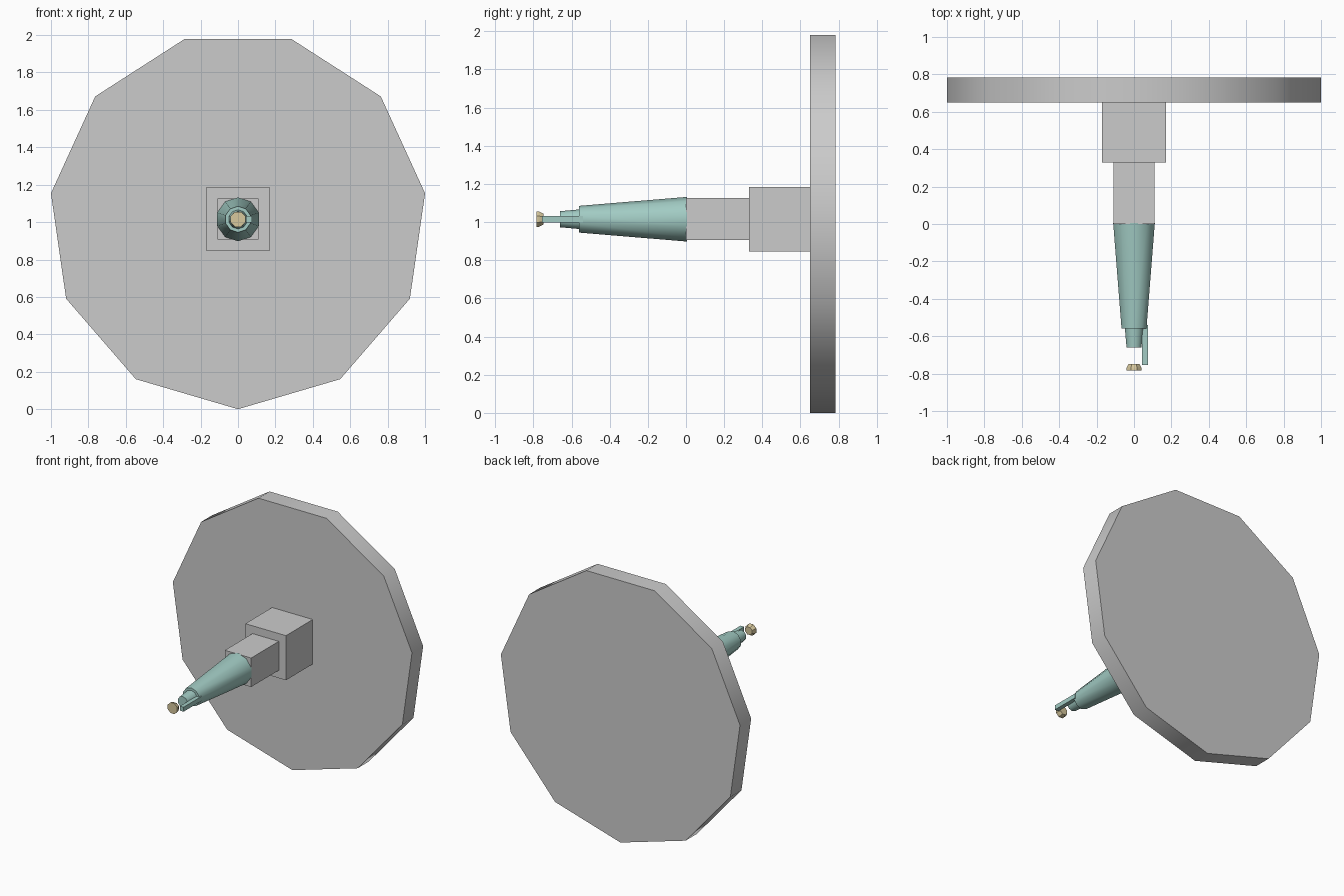
import bpy, math
from math import pi, sin, cos, radians

if "Cube" in bpy.data.objects:
    bpy.data.objects.remove(bpy.data.objects["Cube"])

ZC = 1.015  # height of the long axis


def material(name, rgb):
    m = bpy.data.materials.new(name)
    m.diffuse_color = (*rgb, 1)
    m.use_nodes = True
    m.node_tree.nodes["Principled BSDF"].inputs["Base Color"].default_value = m.diffuse_color
    return m


teal = material("teal", (0.36, 0.60, 0.55))
tan = material("tan", (0.68, 0.58, 0.34))


def frustum(name, sides, profile, zc=ZC, start=-pi / 2, mat=None, angle=42):
    """Solid of stacked polygon rings along y; profile = [(y, radius), ...] from back to front."""
    verts, faces = [], []
    for y, r in profile:
        for i in range(sides):
            a = start + 2 * pi * i / sides
            verts.append((r * cos(a), y, zc + r * sin(a)))
    for k in range(len(profile) - 1):
        for i in range(sides):
            j = (i + 1) % sides
            b, t = k * sides, (k + 1) * sides
            faces.append((b + i, b + j, t + j, t + i))
    last = (len(profile) - 1) * sides
    faces.append(tuple(range(sides))[::-1])
    faces.append(tuple(last + i for i in range(sides)))
    me = bpy.data.meshes.new(name)
    me.from_pydata(verts, [], faces)
    ob = bpy.data.objects.new(name, me)
    bpy.context.collection.objects.link(ob)
    if mat:
        me.materials.append(mat)
    bpy.ops.object.select_all(action='DESELECT')
    ob.select_set(True)
    bpy.context.view_layer.objects.active = ob
    bpy.ops.object.shade_smooth_by_angle(angle=radians(angle))
    return ob


def box(name, x0, x1, y0, y1, z0, z1, mat=None):
    bpy.ops.mesh.primitive_cube_add(size=1, location=((x0 + x1) / 2, (y0 + y1) / 2, (z0 + z1) / 2))
    ob = bpy.context.object
    ob.name = name
    ob.scale = (x1 - x0, y1 - y0, z1 - z0)
    bpy.ops.object.transform_apply(location=False, rotation=False, scale=True)
    if mat:
        ob.data.materials.append(mat)


# large eleven-sided back plate, one corner pointing down
frustum("back_plate", 11, [(0.783, 1.0103), (0.65, 1.0103)], zc=1.0103)

# stepped square mount
box("mount_large", -0.17, 0.17, 0.33, 0.65, 0.847, 1.184)
box("mount_small", -0.11, 0.11, 0.0, 0.33, 0.906, 1.125)

# tapered barrel and narrower nozzle
frustum("barrel", 10, [(0.005, 0.117), (-0.56, 0.07)], mat=teal)
frustum("nozzle", 10, [(-0.55, 0.052), (-0.66, 0.042)], mat=teal)

# side rod and small flared tip floating ahead of the nozzle
box("side_rod", 0.043, 0.074, -0.755, -0.54, 0.998, 1.032, teal)
frustum("front_tip", 8, [(-0.748, 0.031), (-0.77, 0.043), (-0.783, 0.043)],
        start=pi / 8, mat=tan, angle=30)
